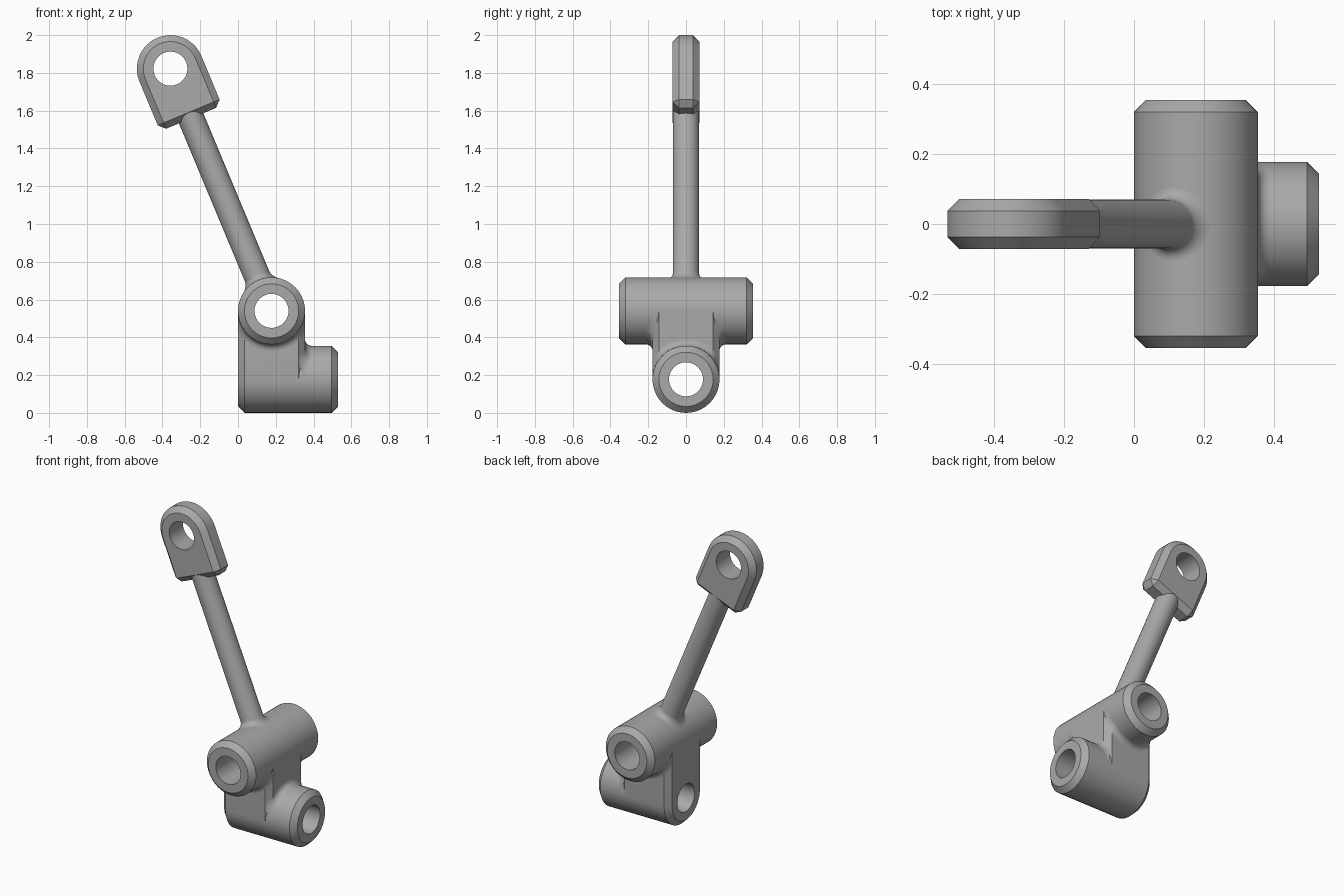
import bpy, bmesh
from math import sin, cos, pi, sqrt, atan2, radians
from mathutils import Matrix, Vector

if "Cube" in bpy.data.objects:
    bpy.data.objects.remove(bpy.data.objects["Cube"])

R, BORE, CH, FIL, ROD = 0.1775, 0.09, 0.034, 0.034, 0.07   # shared radii, chamfer, fillet
SEG = 40
X, Y, Z = Vector((1, 0, 0)), Vector((0, 1, 0)), Vector((0, 0, 1))
LOW = Vector((R, 0, R))          # centre of the lower boss
UP = Vector((R, 0, 0.54))        # centre of the upper boss
EYE = Vector((-0.358, 0, 1.8225))  # centre of the end eye
ARM = (EYE - UP).normalized()
REACH = (EYE - UP).length

metal = bpy.data.materials.new("grey metal")
metal.use_nodes = True
GREY = (0.4, 0.4, 0.4, 1)
metal.diffuse_color = GREY
metal.node_tree.nodes["Principled BSDF"].inputs["Base Color"].default_value = GREY


def frame(origin, up, axis):
    """Local y goes to up, local z to axis."""
    m = Matrix((up.cross(axis), up, axis)).transposed().to_4x4()
    m.translation = origin
    return m


def loft(rings, around=True, along=False):
    """Skin a list of equally long point rings."""
    bm = bmesh.new()
    vs = [[bm.verts.new(p) for p in ring] for ring in rings]
    n, m = len(vs), len(vs[0])
    for i in range(n if along else n - 1):
        for j in range(m if around else m - 1):
            a, b = vs[i], vs[(i + 1) % n]
            k = (j + 1) % m
            bm.faces.new((a[j], a[k], b[k], b[j]))
    return bm, vs


def finish(name, bm, matrix, outward=False):
    bmesh.ops.remove_doubles(bm, verts=bm.verts, dist=1e-5)
    bmesh.ops.recalc_face_normals(bm, faces=bm.faces)
    if outward:  # open skins: normals face away from the local axis
        bm.normal_update()
        if sum(f.normal.xy.dot(f.calc_center_median().xy) for f in bm.faces) < 0:
            bmesh.ops.reverse_faces(bm, faces=bm.faces)
    bm.transform(matrix)
    mesh = bpy.data.meshes.new(name)
    bm.to_mesh(mesh)
    bm.free()
    mesh.materials.append(metal)
    ob = bpy.data.objects.new(name, mesh)
    bpy.context.collection.objects.link(ob)
    return ob


def circle(r, h):
    return [(r * cos(2 * pi * i / SEG), r * sin(2 * pi * i / SEG), h) for i in range(SEG)]


def tube(name, profile, matrix):
    bm, _ = loft([circle(r, h) for r, h in profile], along=True)
    return finish(name, bm, matrix)


def arch(name, half, drop, matrix):
    """Round-topped block with all edges chamfered."""
    def outline(r, bottom, h):
        arc = [(r * cos(pi * i / 20), r * sin(pi * i / 20), h) for i in range(21)]
        s, q = drop - CH, R - CH
        return arc + [(-r, -s, h), (-q, -bottom, h), (q, -bottom, h), (r, -s, h)]
    inner, outer = (R - CH, drop - CH), (R, drop)
    bm, vs = loft([outline(*inner, -half), outline(*outer, CH - half),
                   outline(*outer, half - CH), outline(*inner, half)])
    bmesh.ops.remove_doubles(bm, verts=bm.verts, dist=1e-5)
    bmesh.ops.holes_fill(bm, edges=[e for e in bm.edges if e.is_boundary], sides=0)
    return finish(name, bm, matrix)


def drill(ob, radius, matrix):
    bm = bmesh.new()
    bmesh.ops.create_cone(bm, cap_ends=True, segments=SEG, radius1=radius,
                          radius2=radius, depth=2 * R + 0.3)
    cutter = finish("bore_cutter", bm, matrix)
    cutter.hide_render = True
    mod = ob.modifiers.new("bore", "BOOLEAN")
    mod.operation, mod.solver, mod.object = "DIFFERENCE", "EXACT", cutter
    bpy.context.view_layer.objects.active = ob
    bpy.ops.object.modifier_apply(modifier=mod.name)
    bpy.data.objects.remove(cutter)


def collar(name, matrix):
    """Half-round concave fillet between the web and a boss."""
    rings = []
    for k in range(7):
        t = pi / 2 * k / 6
        r, h = R + FIL * (1 - cos(t)), FIL * (1 - sin(t))
        rings.append([(r * cos(pi * i / 48), r * sin(pi * i / 48), h) for i in range(49)])
    bm, _ = loft(rings, around=False)
    for s in (1, -1):
        bmesh.ops.bisect_plane(bm, geom=bm.verts[:] + bm.edges[:] + bm.faces[:],
                               plane_co=(s * R, 0, 0), plane_no=(s, 0, 0), clear_outer=True)
    for v in bm.verts:  # follow the chamfered corners of the web
        v.co.z -= max(0, abs(v.co.x) - (R - CH))
    return finish(name, bm, matrix, outward=True)


parts = []

# Cross bosses
E = 2 * R
parts.append(tube("upper_boss", [(BORE, -E), (R - CH, -E), (R, CH - E), (R, E - CH),
                                 (R - CH, E), (BORE, E)], frame(UP, Z, Y)))
parts.append(tube("lower_boss", [(BORE, 0.3), (R, 0.3), (R, 0.53 - CH),
                                 (R - CH, 0.53), (BORE, 0.53)], frame(Z * R, Z, X)))

# Web joining the two bosses
web = arch("web", R, UP.z - LOW.z + CH, frame(LOW, -Z, X))
drill(web, BORE, frame(LOW, Z, X))
drill(web, 0.15, frame(UP, Z, Y))
parts.append(web)

# Fillets around the web
for side, sign in (("front", -1), ("back", 1)):
    parts.append(collar(side + "_fillet", frame(UP + Y * sign * R, -Z, Y * sign)))
parts.append(collar("lower_fillet", frame(LOW + X * R, Z, X)))

# Slanted rod with a flared foot that follows the upper boss
rings = []
for k in range(7):
    t = pi / 2 * k / 6
    ring = circle(ROD + FIL * (1 - sin(t)), 0)
    rings.append([(x, y, sqrt(R * R - x * x) + FIL * (1 - cos(t))) for x, y, _ in ring])
rings.append(circle(ROD, REACH - 0.25))
bm, _ = loft(rings)
tilt = atan2(ARM.x, ARM.z)
parts.append(finish("rod", bm, Matrix.Translation(UP) @ Matrix.Rotation(tilt, 4, "Y"),
                    outward=True))

# End eye
eye = arch("end_eye", 0.071, 0.285, frame(EYE, ARM, Y))
drill(eye, BORE, frame(EYE, ARM, Y))
parts.append(eye)

bpy.ops.object.select_all(action="DESELECT")
for ob in parts:
    ob.select_set(True)
bpy.context.view_layer.objects.active = parts[0]
bpy.ops.object.shade_smooth_by_angle(angle=radians(30))
